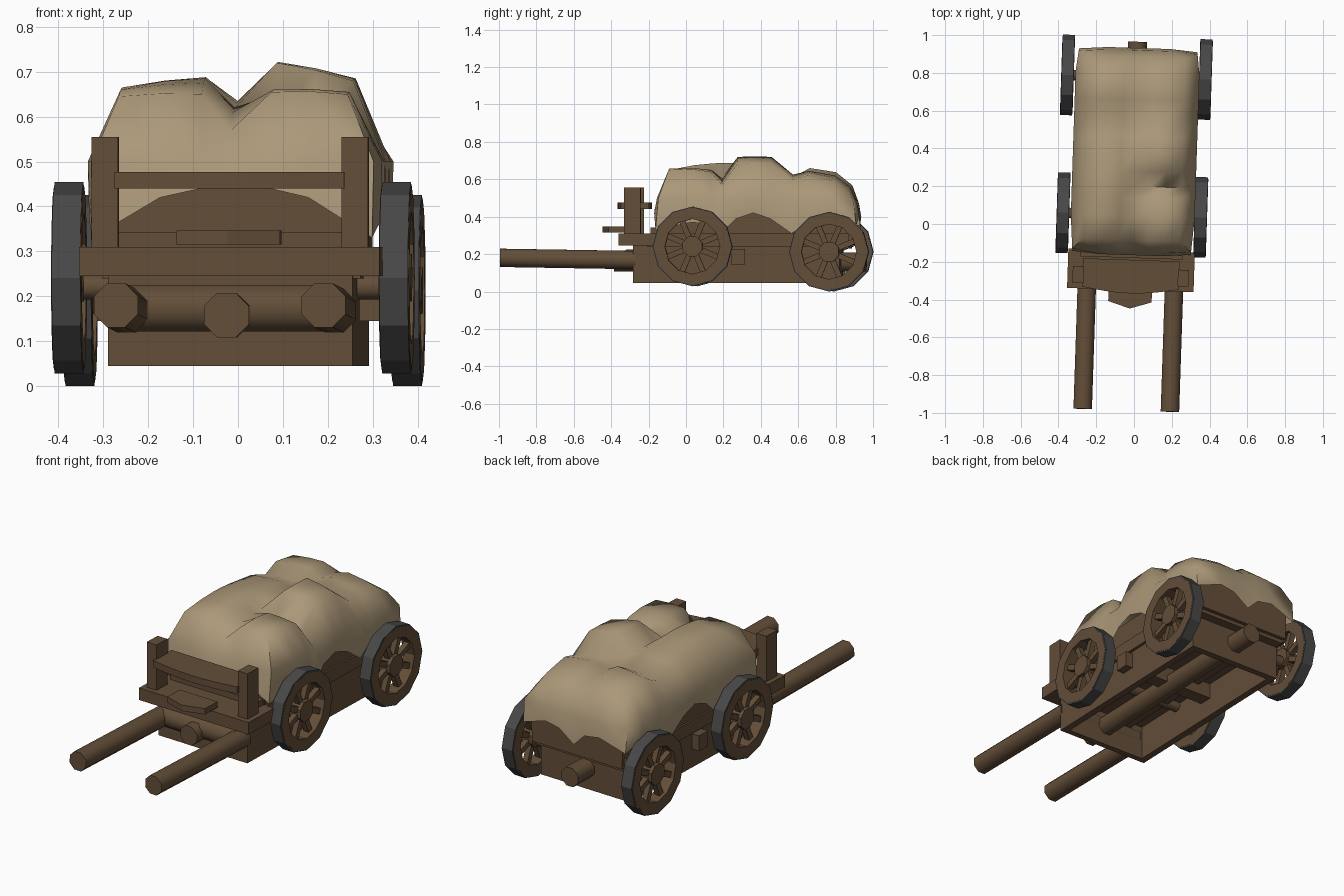
import bpy, bmesh, math
from mathutils import Matrix, Vector

if "Cube" in bpy.data.objects:
    bpy.data.objects.remove(bpy.data.objects["Cube"])

CX = -0.008                                   # wagon centre line
YAW = Matrix.Rotation(-math.radians(1.9), 4, 'Z') @ Matrix.Translation((CX, 0, 0))


def mat(name, c):
    m = bpy.data.materials.new(name)
    m.diffuse_color = (*c, 1)
    m.use_nodes = True
    m.node_tree.nodes["Principled BSDF"].inputs["Base Color"].default_value = m.diffuse_color
    return m


WOOD = mat("brown wood", (0.125, 0.076, 0.040))
CLOTH = mat("tan canvas", (0.41, 0.315, 0.19))
IRON = mat("dark grey iron", (0.065, 0.065, 0.066))


def finish(name, bm, material, smooth=None):
    bmesh.ops.recalc_face_normals(bm, faces=bm.faces)
    bm.transform(YAW)
    me = bpy.data.meshes.new(name)
    bm.to_mesh(me)
    bm.free()
    me.materials.append(material)
    if smooth:
        me.shade_smooth()
        me.set_sharp_from_angle(angle=math.radians(smooth))
    ob = bpy.data.objects.new(name, me)
    bpy.context.collection.objects.link(ob)
    return ob


def box(name, x, y, z, material=WOOD):
    bm = bmesh.new()
    c = Vector((sum(x) / 2, sum(y) / 2, sum(z) / 2))
    s = (x[1] - x[0], y[1] - y[0], z[1] - z[0])
    bmesh.ops.create_cube(bm, size=1, matrix=Matrix.Translation(c) @ Matrix.Diagonal((*s, 1)))
    return finish(name, bm, material)


def add_rod(bm, a, b, r, n=8):
    a, b = Vector(a), Vector(b)
    m = Matrix.Translation((a + b) / 2) @ (b - a).to_track_quat('Z', 'Y').to_matrix().to_4x4()
    bmesh.ops.create_cone(bm, cap_ends=True, segments=n, radius1=r, radius2=r,
                          depth=(b - a).length, matrix=m @ Matrix.Rotation(math.pi / n, 4, 'Z'))


def rod(name, a, b, r, n=8):
    bm = bmesh.new()
    add_rod(bm, a, b, r, n)
    return finish(name, bm, WOOD, 50)


def add_ring(bm, c, r0, r1, w, n=12):
    rows = []
    for i in range(n):
        t = 2 * math.pi * i / n
        rows.append([bm.verts.new((c[0] + dx, c[1] + r * math.cos(t), c[2] + r * math.sin(t)))
                     for r, dx in ((r0, -w / 2), (r1, -w / 2), (r1, w / 2), (r0, w / 2))])
    for i in range(n):
        a, b = rows[i], rows[(i + 1) % n]
        for k in range(4):
            bm.faces.new((a[k], a[(k + 1) % 4], b[(k + 1) % 4], b[k]))


def plate(name, pts, z0, z1, smooth=None):
    bm = bmesh.new()
    f = bm.faces.new([bm.verts.new((x, y, z0)) for x, y in pts])
    g = bmesh.ops.extrude_face_region(bm, geom=[f])
    bmesh.ops.translate(bm, vec=(0, 0, z1 - z0),
                        verts=[v for v in g["geom"] if isinstance(v, bmesh.types.BMVert)])
    return finish(name, bm, WOOD, smooth)


# wheels: iron tyre, wooden rim, spokes and hub
for end, wy, wz in (("front", 0.047, 0.241), ("rear", 0.777, 0.213)):
    for side, s in (("left", -1), ("right", 1)):
        c = (s * 0.365 - 0.005, wy, wz)
        bm = bmesh.new()
        add_ring(bm, c, 0.19, 0.213, 0.064)
        finish(f"{end}_{side}_tyre", bm, IRON)
        bm = bmesh.new()
        add_ring(bm, c, 0.147, 0.205, 0.067)
        for i in range(8):
            t = math.pi * (i + 0.5) / 4
            d = Vector((0, math.cos(t), math.sin(t)))
            add_rod(bm, Vector(c) + d * 0.03, Vector(c) + d * 0.165, 0.021, 4)
        add_rod(bm, (c[0] - 0.033, wy, wz), (c[0] + 0.033, wy, wz), 0.057)
        finish(f"{end}_{side}_wheel", bm, WOOD)
    rod(f"{end}_axle", (-0.35, wy, wz - 0.02), (0.35, wy, wz - 0.02), 0.03)

# lower frame, open underneath
for s in (-1, 1):
    box("frame_side", sorted((s * 0.235, s * 0.272)), (-0.276, 0.83), (0.045, 0.245))
    box("frame_rail", sorted((s * 0.25, s * 0.288)), (-0.2, 0.88), (0.24, 0.31))
    box("upper_side_board", sorted((s * 0.25, s * 0.278)), (-0.14, 0.9), (0.3, 0.43))
    box("floor_runner", sorted((s * 0.12, s * 0.16)), (-0.25, 0.8), (0.2, 0.235))
box("frame_front", (-0.272, 0.272), (-0.276, -0.245), (0.045, 0.245))
box("frame_back", (-0.272, 0.272), (0.795, 0.83), (0.045, 0.245))
box("floor", (-0.27, 0.27), (-0.25, 0.88), (0.23, 0.26))
box("front_board", (-0.275, 0.275), (-0.145, -0.115), (0.25, 0.45))
box("back_board", (-0.275, 0.275), (0.87, 0.9), (0.25, 0.43))
box("cross_beam", (-0.315, 0.315), (0.25, 0.325), (0.145, 0.228))

# centre log, front roller and the two pulling shafts
rod("centre_log", (-0.005, -0.385, 0.158), (-0.005, 0.965, 0.158), 0.054)
rod("front_roller", (-0.225, -0.29, 0.173), (0.225, -0.29, 0.173), 0.056)
for s in (-1, 1):
    rod("pulling_shaft", (s * 0.231, -0.987, 0.18), (s * 0.231, -0.262, 0.168), 0.053)

# driver platform, step, posts and bench
box("platform", (-0.335, 0.335), (-0.35, -0.14), (0.245, 0.31))
box("platform_back_ledge", (-0.27, 0.27), (-0.18, -0.12), (0.31, 0.342))
plate("foot_step", [(-0.115, -0.31), (-0.115, -0.412), (0, -0.448), (0.115, -0.412),
                    (0.115, -0.31)], 0.315, 0.347)
for s in (-1, 1):
    box("post", sorted((s * 0.249, s * 0.308)), (-0.322, -0.234), (0.3, 0.555))
arc = [(-0.256 + 0.064 * i, -0.340 - 0.028 * math.sin(math.pi * i / 8)) for i in range(9)]
plate("bench", arc + [(0.256, -0.19), (-0.256, -0.19)], 0.44, 0.477, 40)

# lumpy canvas: rows of y, then five heights across
rows = [(-0.085, .645, .65, .57, .655, .65),
        (0.04, .66, .675, .61, .66, .655),
        (0.14, .665, .685, .62, .65, .64),
        (0.20, .665, .688, .62, .60, .57),
        (0.28, .66, .685, .63, .72, .68),
        (0.37, .65, .67, .635, .722, .685),
        (0.46, .64, .655, .63, .72, .685),
        (0.575, .60, .615, .61, .625, .60),
        (0.66, .64, .66, .625, .645, .62),
        (0.80, .62, .638, .60, .62, .59),
        (0.885, .555, .57, .55, .555, .535)]
# one extra interpolated column in each half
rows = [(r[0], r[1], (r[1] + r[2]) / 2 + .004, r[2], r[3], r[4], (r[4] + r[5]) / 2 + .004, r[5])
        for r in rows]
cols = (-0.255, -0.16, -0.07, -0.005, 0.085, 0.17, 0.255)
bm = bmesh.new()
grid = [[bm.verts.new((x, r[0], z)) for x, z in zip(cols, r[1:])] for r in rows]
n, m = len(rows), len(cols)
for i in range(n - 1):
    for j in range(m - 1):
        bm.faces.new((grid[i][j], grid[i][j + 1], grid[i + 1][j + 1], grid[i + 1][j]))
idx = ([(0, j) for j in range(m)] + [(i, m - 1) for i in range(1, n)]
       + [(n - 1, j) for j in range(m - 2, -1, -1)] + [(i, 0) for i in range(n - 2, 0, -1)])
side_hem = (.33, .37, .36, .31, .39, .42, .39, .31, .37, .39, .35)
front_hem = (.37, .42, .44, .445, .44, .42, .37)
back_hem = (.35, .40, .385, .32, .385, .40, .355)


def lower(i, j, half, y0, y1, z):
    """Point of a skirt ring under the canvas edge."""
    x = half * (-1 if j == 0 else 1) if j in (0, m - 1) else cols[j]
    y = y0 if i == 0 else y1 if i == n - 1 else rows[i][0]
    if j in (0, m - 1) and i in (0, n - 1):      # softly rounded corners
        x *= 0.96
        y += 0.012 if i == 0 else -0.012
    return bm.verts.new((x, y, z))


ring0 = [grid[i][j] for i, j in idx]
ring1 = [lower(i, j, 0.328, -0.15, 0.92, 0.5 if i < n - 1 else 0.47) for i, j in idx]
ring2 = []
for i, j in idx:
    hz = side_hem[i] if j in (0, m - 1) else front_hem[j] if i == 0 else back_hem[j]
    ring2.append(lower(i, j, 0.325, -0.165, 0.932, hz))
for a, b in ((ring0, ring1), (ring1, ring2)):
    for k in range(len(idx)):
        q = (k + 1) % len(idx)
        bm.faces.new((a[k], a[q], b[q], b[k]))
finish("canvas_cover", bm, CLOTH, 70)
